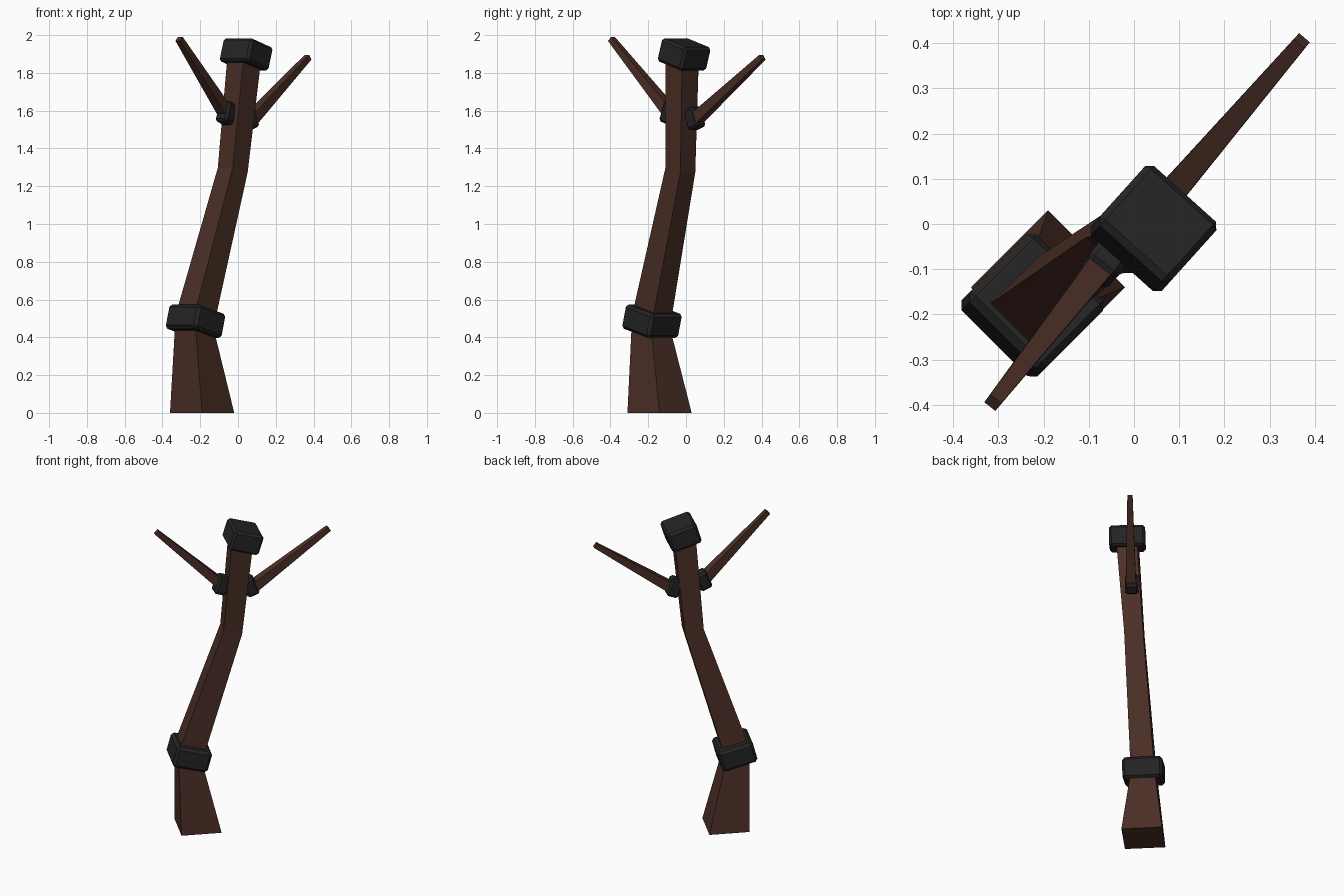
import bpy, bmesh, math
from mathutils import Vector, Matrix

if "Cube" in bpy.data.objects:
    bpy.data.objects.remove(bpy.data.objects["Cube"])

def material(name, rgb):
    m = bpy.data.materials.new(name)
    m.diffuse_color = (*rgb, 1)
    m.use_nodes = True
    m.node_tree.nodes["Principled BSDF"].inputs["Base Color"].default_value = m.diffuse_color
    return m

WOOD = material("dark_brown_wood", (0.070, 0.028, 0.019))
IRON = material("black_iron", (0.018, 0.018, 0.018))

def finish(name, bm, mat):
    bmesh.ops.recalc_face_normals(bm, faces=bm.faces)
    me = bpy.data.meshes.new(name)
    bm.to_mesh(me)
    bm.free()
    me.materials.append(mat)
    ob = bpy.data.objects.new(name, me)
    bpy.context.collection.objects.link(ob)
    return ob

def loft(name, rings, mat):
    """Skin a list of four-point rings and cap both ends."""
    bm = bmesh.new()
    vs = [[bm.verts.new(p) for p in r] for r in rings]
    for a, b in zip(vs, vs[1:]):
        for i in range(4):
            j = (i + 1) % 4
            bm.faces.new((a[i], a[j], b[j], b[i]))
    bm.faces.new(vs[0])
    bm.faces.new(vs[-1])
    return finish(name, bm, mat)

def block(name, centre, size, yaw, pitch, bevel):
    """Bevelled box: local x points along yaw, pitch tips its top that way."""
    bm = bmesh.new()
    bmesh.ops.create_cube(bm, size=1, matrix=Matrix.Diagonal((*size, 1)))
    bmesh.ops.bevel(bm, geom=bm.edges[:], offset=bevel, segments=1,
                    affect='EDGES', profile=0.5)
    bm.transform(Matrix.Translation(centre)
                 @ Matrix.Rotation(math.radians(yaw), 4, 'Z')
                 @ Matrix.Rotation(math.radians(pitch), 4, 'Y'))
    return finish(name, bm, IRON)

def post_ring(x, y, z, r, dz):
    # diamond section, raised on its south-west side
    return [(x - r, y, z + dz), (x, y - r, z + dz),
            (x + r, y, z - dz), (x, y + r, z - dz)]

def branch(name, start, end, w0, w1):
    a, b = Vector(start), Vector(end)
    d = (b - a).normalized()
    side = d.cross(Vector((0, 0, 1))).normalized()
    up = side.cross(d)
    ring = lambda c, w: [c + side * (sx * w / 2) + up * (sy * w / 2)
                         for sx, sy in ((-1, -1), (1, -1), (1, 1), (-1, 1))]
    return loft(name, [ring(a, w0), ring(b, w1)], WOOD)

# bent trunk post
loft("trunk_post", [post_ring(-.19, -.14, 0, .17, 0),
                    post_ring(-.23, -.185, .485, .10, .035),
                    post_ring(-.028, -.03, 1.285, .079, .012),
                    post_ring(.033, -.02, 1.88, .087, .03)], WOOD)

# iron collar and top cap
block("lower_collar", (-.225, -.18, .485), (.218, .238, .132), 45, 15, .016)
block("top_cap", (.043, -.010, 1.898), (.186, .212, .128), 48, 17, .014)

# branches with their iron sockets
branch("rear_branch", (.06, .043, 1.545), (.371, .405, 1.883), .062, .031)
branch("front_branch", (-.06, -.075, 1.58), (-.312, -.395, 1.98), .062, .031)
block("rear_socket", (.055, .045, 1.56), (.075, .078, .115), 49, -20, .012)
block("front_socket", (-.062, -.083, 1.588), (.075, .078, .115), 232, -20, .012)
